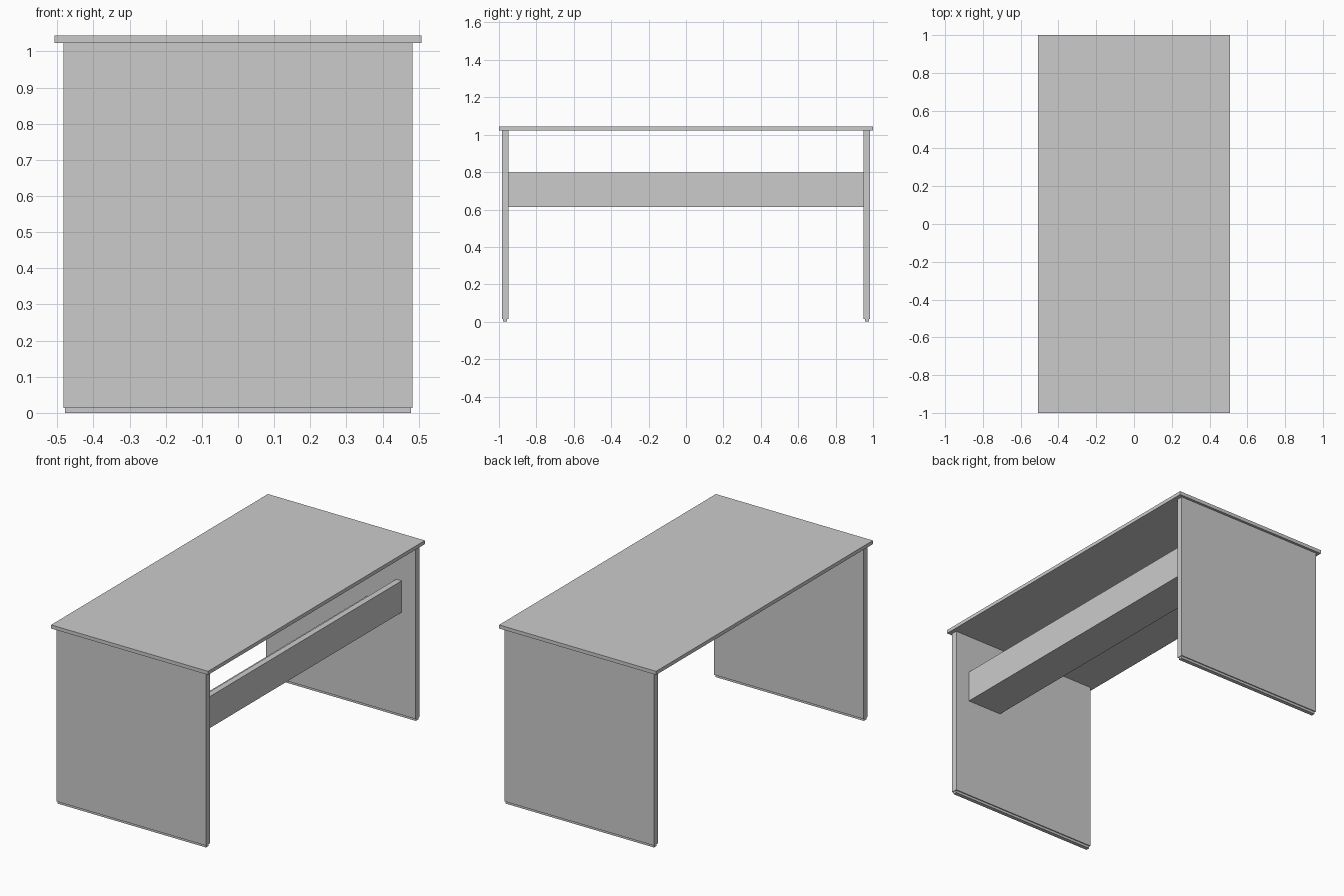
import bpy

if "Cube" in bpy.data.objects:
    bpy.data.objects.remove(bpy.data.objects["Cube"])


def box(name, x, y, z):
    """Box object from (min, max) ranges on each axis."""
    bpy.ops.mesh.primitive_cube_add(
        size=1, location=[(a + b) / 2 for a, b in (x, y, z)])
    obj = bpy.context.object
    obj.name = name
    obj.scale = [b - a for a, b in (x, y, z)]
    bpy.ops.object.transform_apply(location=False, rotation=False, scale=True)
    return obj


# Desk top
box("desk_top", (-0.507, 0.507), (-1.0, 1.0), (1.023, 1.044))

# Side panels, each standing on a slightly narrower foot strip
for side, s in (("front", -1), ("back", 1)):
    box(side + "_panel", (-0.483, 0.483), sorted((s * 0.95, s * 0.985)), (0.014, 1.023))
    box(side + "_foot_strip", (-0.479, 0.479), sorted((s * 0.956, s * 0.979)), (0.0, 0.014))

# L-shaped cable tray: upright rail and floor board between the panels
profile = [(0.167, 0.613), (0.392, 0.613), (0.392, 0.797),
           (0.357, 0.797), (0.357, 0.648), (0.167, 0.648)]
n = len(profile)
verts = [(x, y, z) for y in (-0.95, 0.95) for x, z in profile]
faces = [(i, i + n, (i + 1) % n + n, (i + 1) % n) for i in range(n)]
faces += [tuple(range(n)), tuple(reversed(range(n, 2 * n)))]
mesh = bpy.data.meshes.new("cable_tray")
mesh.from_pydata(verts, [], faces)
tray = bpy.data.objects.new("cable_tray", mesh)
bpy.context.collection.objects.link(tray)
